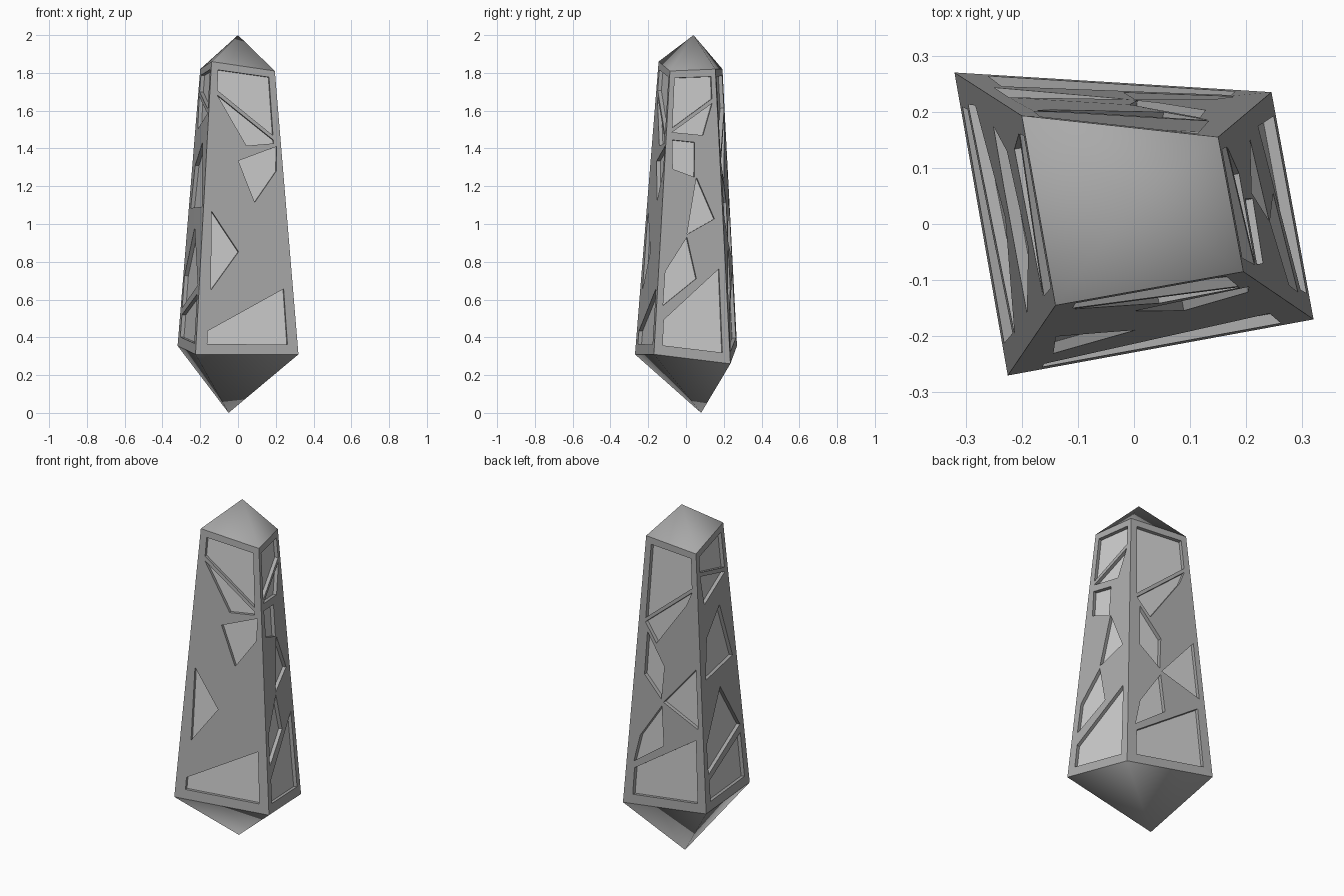
import bpy, bmesh
from mathutils import Vector

if "Cube" in bpy.data.objects:
    bpy.data.objects.remove(bpy.data.objects["Cube"])

# Corner order: front-left, front-right, back-right, back-left
low = [Vector(p) for p in ((-.225, -.27, .31), (.32, -.17, .31), (.245, .235, .26), (-.32, .27, .355))]
high = [Vector(p) for p in ((-.14, -.145, 1.86), (.195, -.085, 1.81), (.15, .155, 1.82), (-.2, .193, 1.82))]
tip_top, tip_bottom = Vector((0, .04, 2)), Vector((-.05, .08, 0))
DEPTH, LEFT, RIGHT, GAP = .02, .11, .9, .016

# Sides run front, right, back, left; facets are (across, up) fractions of a side.
# Slanted inner edge (left height, right height) of each side's top and bottom facet
top_edge = [(.905, .77), (.8, .9), (.7, .86), (.915, .84)]
bottom_edge = [(.08, .23), (.125, .32), (.135, .277), (.115, .204)]
# Lower points of the splinter under each top facet
splinter = [[(.9, .742), (.53, .725)], [(.7, .775)], [(.8, .79), (.31, .615)], [(.2, .78)]]
# Loose facets in the middle
loose = [
    [[(.42, .67), (.94, .732), (.91, .645), (.62, .53)],
     [(.1, .49), (.42, .355), (.126, .22)]],
    [[(.12, .757), (.54, .75), (.535, .63), (.15, .655)],
     [(.57, .63), (.86, .49), (.415, .43)],
     [(.415, .42), (.56, .28), (.09, .175), (.1, .295)]],
    [[(.155, .65), (.45, .535), (.42, .41), (.155, .49)],
     [(.45, .4), (.93, .55), (.935, .32)],
     [(.43, .385), (.47, .235), (.095, .16), (.155, .26)]],
    [[(.65, .727), (.89, .504), (.13, .498), (.22, .65)],
     [(.5, .43), (.91, .235), (.09, .14), (.08, .255)]],
]

# Dark stone for the shaft, pale stone for the facet floors
stones = []
for name, grey in (("dark_stone", .4), ("pale_stone", .8)):
    mat = bpy.data.materials.new(name)
    mat.diffuse_color = (grey, grey, grey, 1)
    mat.use_nodes = True
    mat.node_tree.nodes["Principled BSDF"].inputs["Base Color"].default_value = mat.diffuse_color
    stones.append(mat)


def side_facets(i):
    (tl, tr), (bl, br) = top_edge[i], bottom_edge[i]
    yield [(LEFT, .975), (RIGHT, .975), (RIGHT, tr), (LEFT, tl)]
    yield [(LEFT, tl - GAP), (RIGHT, tr - GAP)] + splinter[i]
    yield from loose[i]
    yield [(LEFT, bl), (RIGHT, br), (RIGHT, .035), (LEFT, .035)]


def make_object(name, bm):
    bmesh.ops.recalc_face_normals(bm, faces=bm.faces)
    mesh = bpy.data.meshes.new(name)
    for mat in stones:
        mesh.materials.append(mat)
    bm.to_mesh(mesh)
    bm.free()
    ob = bpy.data.objects.new(name, mesh)
    bpy.context.collection.objects.link(ob)
    return ob


# Tapered shaft with smooth shaded pointed ends
bm = bmesh.new()
lo = [bm.verts.new(p) for p in low]
hi = [bm.verts.new(p) for p in high]
top, bottom = bm.verts.new(tip_top), bm.verts.new(tip_bottom)
for i in range(4):
    j = (i + 1) % 4
    bm.faces.new((lo[i], lo[j], hi[j], hi[i]))
    bm.faces.new((hi[i], hi[j], top)).smooth = True
    bm.faces.new((lo[j], lo[i], bottom)).smooth = True
crystal = make_object("crystal_shaft", bm)

# Prism cutters for the recessed facets, pale on the inner end
bm = bmesh.new()
for i in range(4):
    j = (i + 1) % 4
    normal = (high[j] - low[i]).cross(high[i] - low[j]).normalized()
    for facet in side_facets(i):
        pts = [low[i].lerp(low[j], u).lerp(high[i].lerp(high[j], u), v) for u, v in facet]
        inner = [bm.verts.new(p - normal * DEPTH) for p in pts]
        outer = [bm.verts.new(p + normal * .04) for p in pts]
        bm.faces.new(inner).material_index = 1
        bm.faces.new(outer[::-1])
        for k in range(len(pts)):
            m = (k + 1) % len(pts)
            bm.faces.new((inner[k], outer[k], outer[m], inner[m]))
cutter = make_object("facet_cutter", bm)
cutter.hide_render = True

# Carve the facets, then drop the cutter
mod = crystal.modifiers.new("facets", 'BOOLEAN')
mod.operation = 'DIFFERENCE'
mod.solver = 'EXACT'
mod.use_self = True
mod.object = cutter
bpy.context.view_layer.objects.active = crystal
crystal.select_set(True)
bpy.ops.object.modifier_apply(modifier=mod.name)
bpy.data.objects.remove(cutter)
